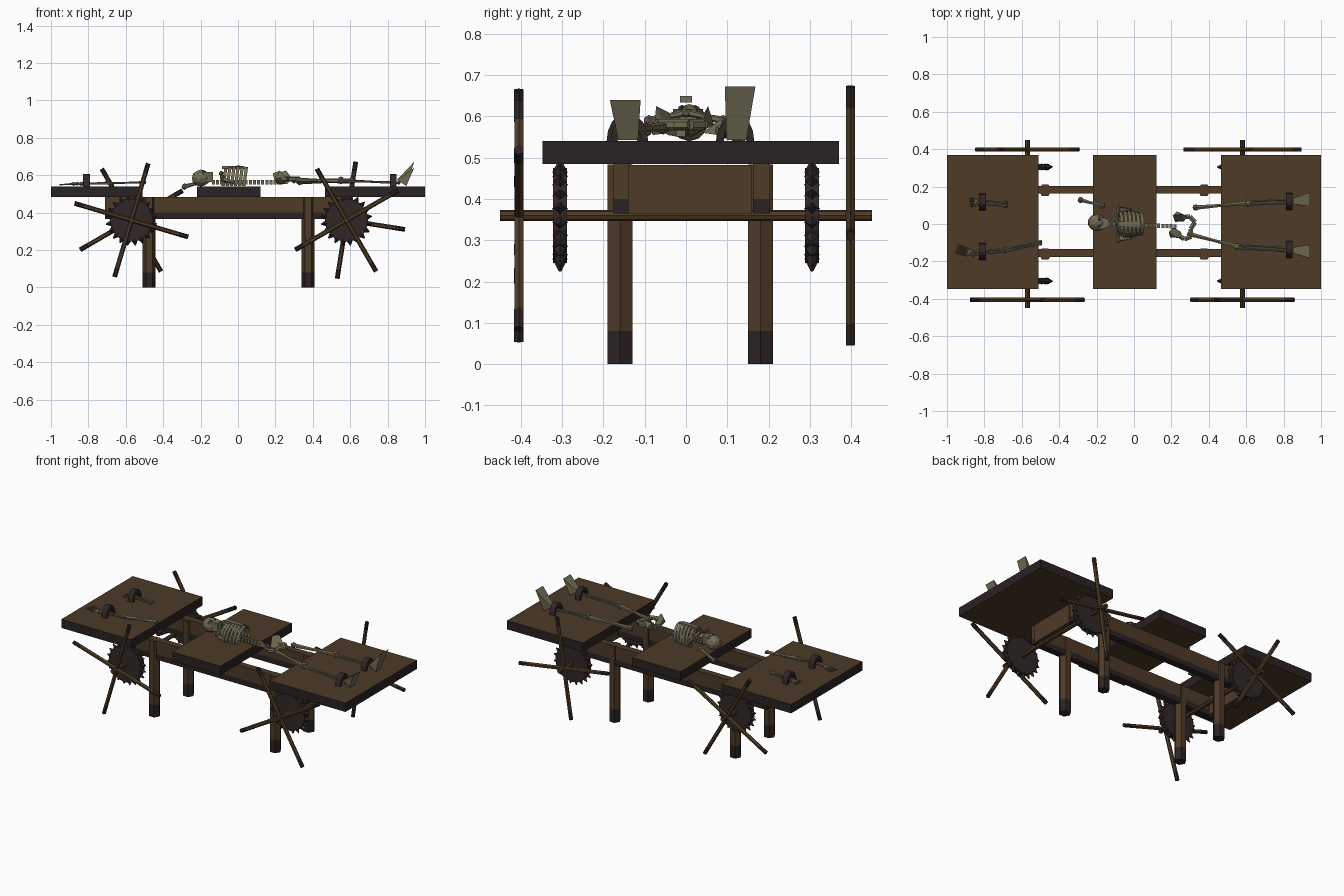
import bpy, bmesh, math
from mathutils import Vector, Matrix

if "Cube" in bpy.data.objects:
    bpy.data.objects.remove(bpy.data.objects["Cube"])


def material(name, rgb):
    m = bpy.data.materials.new(name)
    m.diffuse_color = (*rgb, 1)
    m.use_nodes = True
    m.node_tree.nodes["Principled BSDF"].inputs["Base Color"].default_value = m.diffuse_color
    return m


MATS = [material("brown wood", (0.075, 0.043, 0.020)),
        material("dark wood", (0.024, 0.016, 0.016)),
        material("old iron", (0.030, 0.020, 0.019)),
        material("bone", (0.165, 0.150, 0.088)),
        material("shadowed bone", (0.055, 0.048, 0.030))]
WOOD, DARK, IRON, BONE, DEEP = range(5)


class Part:
    """Collects primitives in one mesh object."""
    def __init__(self, name):
        self.name, self.bm = name, bmesh.new()

    def paint(self, verts, mat):
        for f in {f for v in verts for f in v.link_faces}:
            f.material_index = mat

    def box(self, lo, hi, mat):
        lo, hi = Vector(lo), Vector(hi)
        m = Matrix.Translation((lo + hi) / 2) @ Matrix.Diagonal((*(hi - lo), 1))
        r = bmesh.ops.create_cube(self.bm, size=1, matrix=m)
        self.paint(r["verts"], mat)

    def rod(self, a, b, r1, mat, r2=None, sides=6):
        a, b = Vector(a), Vector(b)
        d = b - a
        m = Matrix.Translation((a + b) / 2) @ d.to_track_quat('Z', 'Y').to_matrix().to_4x4()
        r = bmesh.ops.create_cone(self.bm, cap_ends=True, segments=sides, radius1=r1,
                                  radius2=r1 if r2 is None else r2, depth=d.length, matrix=m)
        self.paint(r["verts"], mat)

    def ball(self, c, radii, mat, sub=1):
        m = Matrix.Translation(c) @ Matrix.Diagonal((*radii, 1))
        r = bmesh.ops.create_icosphere(self.bm, subdivisions=sub, radius=1, matrix=m)
        self.paint(r["verts"], mat)

    def hull(self, pts, mat):
        vs = [self.bm.verts.new(p) for p in pts]
        bmesh.ops.convex_hull(self.bm, input=vs)
        self.paint(vs, mat)

    def bone(self, a, b, r=0.009, knob=0.016):
        a, b = Vector(a), Vector(b)
        mid = (a + b) / 2
        self.rod(a, mid, r * 1.25, BONE, r * 0.8)
        self.rod(mid, b, r * 0.8, BONE, r * 1.25)
        self.ball(a, (knob,) * 3, BONE)
        self.ball(b, (knob,) * 3, BONE)

    def two_bones(self, a, b, gap=0.009):
        o = Vector((0, gap, 0))
        for s in (-1, 1):
            self.bone(Vector(a) + o * s, Vector(b) + o * s, 0.006, 0.011)

    def done(self):
        me = bpy.data.meshes.new(self.name)
        for m in MATS:
            me.materials.append(m)
        self.bm.to_mesh(me)
        self.bm.free()
        ob = bpy.data.objects.new(self.name, me)
        bpy.context.collection.objects.link(ob)


# Table boards: brown faces, dark rims
for name, x0, x1 in (("head_board", -1, -0.51), ("middle_board", -0.22, 0.12), ("foot_board", 0.465, 1)):
    p = Part(name)
    p.box((x0, -0.347, 0.485), (x1, 0.37, 0.541), WOOD)
    p.bm.normal_update()
    for f in p.bm.faces:
        f.material_index = WOOD if abs(f.normal.z) > 0.5 else DARK
    p.done()

# Frame beams with dark lower edge
for name, y in (("front_beam", -0.155), ("back_beam", 0.183)):
    p = Part(name)
    p.box((-0.71, y - 0.021, 0.4), (0.61, y + 0.021, 0.485), WOOD)
    p.box((-0.71, y - 0.021, 0.365), (0.61, y + 0.021, 0.4), DARK)
    p.done()
p = Part("cross_beams")
for x in (-0.71, 0.57):
    p.box((x, -0.14, 0.365), (x + 0.045, 0.16, 0.482), WOOD)
p.done()

# Six-sided legs with dark feet
for x in (-0.475, 0.375):
    for y in (-0.16, 0.18):
        p = Part("leg")
        for z0, z1, mat in ((0, 0.08, DARK), (0.08, 0.484, WOOD)):
            m = Matrix.Translation((x, y, (z0 + z1) / 2)) @ Matrix.Rotation(math.pi / 2, 4, 'Z')
            r = bmesh.ops.create_cone(p.bm, cap_ends=True, segments=6, radius1=0.035,
                                      radius2=0.035, depth=z1 - z0, matrix=m)
            xs = [v.co.x for v in r["verts"]]
            if max(xs) - min(xs) < 0.065:  # keep the corners along x
                bmesh.ops.rotate(p.bm, verts=r["verts"], cent=(x, y, 0),
                                 matrix=Matrix.Rotation(math.pi / 2, 3, 'Z'))
            p.paint(r["verts"], mat)
        p.done()

# Axles, toothed wheels and crossed hand spokes
for cx, angles in ((-0.57, {-0.405: 73.5, 0.398: 30}), (0.58, {-0.405: 30, 0.398: 81})):
    p = Part("axle")
    p.rod((cx, -0.45, 0.36), (cx, 0.45, 0.36), 0.013, WOOD, sides=8)
    p.done()
    for y in (-0.305, 0.305):
        p = Part("toothed_wheel")
        p.rod((cx, y - 0.017, 0.36), (cx, y + 0.017, 0.36), 0.115, IRON, sides=20)
        for i in range(20):
            a = math.tau * (i + 0.5) / 20
            d = Vector((math.cos(a), 0, math.sin(a)))
            c = Vector((cx, y, 0.36))
            p.rod(c + d * 0.105, c + d * 0.137, 0.019, IRON, 0.003, sides=4)
        p.done()
    for y, ang in angles.items():
        p = Part("hand_spokes")
        for k in (0, 90):
            a = math.radians(ang + k)
            d = Vector((math.cos(a), 0, math.sin(a)))
            c = Vector((cx, y, 0.36))
            p.rod(c - d * 0.265, c + d * 0.265, 0.0125, WOOD)
            for s in (-1, 1):
                p.rod(c + d * s * 0.265, c + d * s * 0.317, 0.0127, DARK)
        p.done()

# Iron cuffs over wrists and ankles
for x, y in ((-0.81, 0.118), (-0.81, -0.147), (0.83, 0.12), (0.83, -0.137)):
    p = Part("cuff")
    pts = [Vector((0, 0.042 * math.cos(math.pi * i / 8), 0.062 * math.sin(math.pi * i / 8))) for i in range(9)]
    for a, b in zip(pts, pts[1:]):
        quad = [Vector((x + sx, y, 0.54)) + q * s for sx in (-0.018, 0.018) for q in (a, b) for s in (0.68, 1.08)]
        p.hull(quad, IRON)
    p.done()

# Skull
p = Part("skull")
p.ball((-0.198, 0.008, 0.585), (0.05, 0.046, 0.045), BONE, 2)
p.hull([(x, 0.005 + y, z) for x, w in ((-0.19, 0.036), (-0.135, 0.02))
        for y in (-w, w) for z in (0.565, 0.618)], BONE)
for s in (-1, 1):
    p.ball((-0.187, 0.006 + s * 0.016, 0.619), (0.011, 0.010, 0.009), DEEP)
p.done()

# Rib cage: hoops, breastbone, shoulders and spine
p = Part("rib_cage")
for i in range(6):
    x = -0.085 + i * 0.022
    ry, rz = 0.068 + 0.006 * math.sin(i), 0.086 + 0.012 * math.sin(i * 0.55)
    ring = []
    for k in range(11):
        t = math.radians(-15 + 21 * k)
        y, z = ry * math.cos(t), 0.56 + rz * 0.93 * math.sin(t)
        lean = 0.012 * math.sin(t)
        ring.append([p.bm.verts.new((x + lean + o, y, max(z, 0.543))) for o in (0, 0.017)])
    for a, b in zip(ring, ring[1:]):
        p.bm.faces.new((a[0], a[1], b[1], b[0])).material_index = BONE
p.box((-0.085, -0.014, 0.634), (0.035, 0.014, 0.65), BONE)
for s in (-1, 1):
    p.bone((-0.09, 0, 0.61), (-0.085, s * 0.09, 0.59), 0.008, 0.014)
    p.hull([(-0.095, s * 0.095, 0.575), (-0.08, s * 0.04, 0.56), (-0.01, s * 0.08, 0.555),
            (-0.09, s * 0.09, 0.6), (-0.06, s * 0.07, 0.58)], BONE)
p.done()
p = Part("spine")
for i in range(17):
    x = -0.14 + i * 0.022
    p.box((x, -0.011 - i * 0.0008, 0.552), (x + 0.016, 0.011 - i * 0.0008, 0.575), BONE)
p.done()

# Pelvis, slightly twisted
p = Part("pelvis")
for s in (-1, 1):
    c = Vector((0.25, -0.012, 0.58))
    rot = Matrix.Rotation(-0.25, 3, 'Z')
    wing = [(-0.055, 0.045, 0.03), (-0.04, 0.072, 0.0), (-0.035, 0.015, -0.03), (0.01, 0.03, -0.025),
            (-0.01, 0.065, 0.045), (0.02, 0.06, 0.01)]
    p.hull([c + rot @ Vector((x, y * s, z)) for x, y, z in wing], BONE)
    low = [(0.0, 0.05), (0.035, 0.062), (0.068, 0.04), (0.055, 0.0)]
    path = [c + rot @ Vector((x, y * s, 0.0)) for x, y in low]
    for a, b in zip(path, path[1:]):
        p.rod(a, b, 0.014, BONE)
p.done()

# Torn arms
p = Part("front_forearm")
p.two_bones((-0.50, -0.10, 0.562), (-0.69, -0.14, 0.558), 0.006)
p.two_bones((-0.69, -0.14, 0.558), (-0.86, -0.158, 0.555), 0.007)
p.done()
p = Part("back_forearm")
p.two_bones((-0.685, 0.105, 0.56), (-0.83, 0.118, 0.555))
p.done()
for x, y, a in ((-0.86, -0.16, -0.3), (-0.82, 0.118, 0.05)):
    p = Part("hand")
    s = 1 if y < 0 else 0.45
    rot = Matrix.Rotation(a, 3, 'Z')
    c = Vector((x, y, 0.553))
    p.hull([c + rot @ Vector(v) for v in ((0, -0.012, 0), (0, 0.012, 0), (-0.035, -0.02, 0.002),
            (-0.035, 0.02, 0.002), (-0.02, 0, 0.012), (-0.02, 0, -0.01))], BONE)
    for k in range(4):
        o = -0.018 + k * 0.012
        p.rod(c + rot @ Vector((-0.03, o, 0)), c + rot @ Vector((-0.03 - 0.062 * s, -o * -1.2, -0.004)),
              0.005, BONE, 0.003, sides=5)
    p.done()
p = Part("back_upper_arm")
p.bone((-0.17, 0.098, 0.57), (-0.285, 0.128, 0.54), 0.01, 0.018)
p.done()

# Legs and raised feet
for name, hip, knee, ankle in (("back", (0.33, 0.088, 0.565), (0.61, 0.112, 0.57), (0.86, 0.122, 0.56)),
                               ("front", (0.30, -0.055, 0.575), (0.55, -0.12, 0.57), (0.86, -0.14, 0.56))):
    p = Part(name + "_leg_bones")
    p.bone(hip, knee, 0.011, 0.019)
    p.two_bones(knee, ankle)
    p.ball(Vector(knee) + Vector((0, 0, 0.012)), (0.016, 0.016, 0.012), BONE)
    p.done()
    p = Part(name + "_foot")
    y = ankle[1]
    top, ty = (0.672, 0.131) if y > 0 else (0.64, -0.147)
    p.hull([(0.85, y + s * 0.016, 0.575) for s in (-1, 1)] + [(0.90, y + s * 0.024, 0.543) for s in (-1, 1)]
           + [(0.942, ty + s * 0.037, top) for s in (-1, 1)] + [(0.93, ty + s * 0.035, top - 0.012) for s in (-1, 1)],
           BONE)
    p.done()
